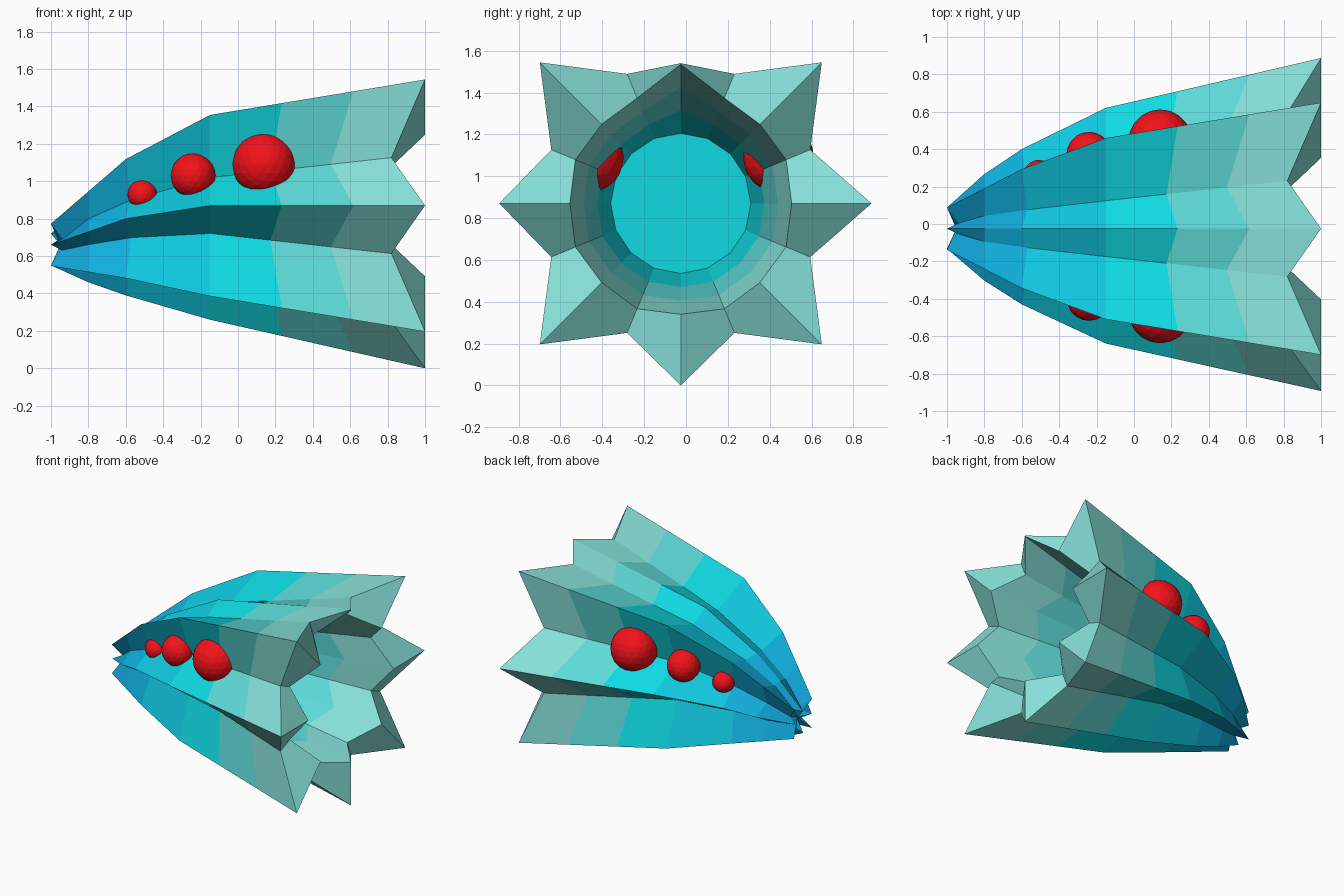
import bpy, bmesh, math

if "Cube" in bpy.data.objects:
    bpy.data.objects.remove(bpy.data.objects["Cube"])

YC = -0.025  # axis of the body in y


def material(name, rgb):
    m = bpy.data.materials.new(name)
    m.diffuse_color = (*rgb, 1)
    m.use_nodes = True
    m.node_tree.nodes["Principled BSDF"].inputs["Base Color"].default_value = m.diffuse_color
    return m


# colours run from blue nose to pale teal rim
bands = [material("band_%d" % i, c) for i, c in enumerate([
    (0.005, 0.38, 0.68), (0.005, 0.45, 0.75), (0.005, 0.58, 0.74),
    (0.005, 0.70, 0.76), (0.11, 0.70, 0.68), (0.24, 0.75, 0.69)])]
red = material("red", (0.9, 0.006, 0.01))

# rings: ridge x, valley x, centre z, then radii: side, diagonal, bottom, top, valley
stations = [
    (-1.0, -0.94, 0.66, 0.11, 0.16, 0.11, 0.06, 0.075),
    (-0.8, -0.8, 0.73, 0.285, 0.305, 0.27, 0.18, 0.18),
    (-0.6, -0.57, 0.80, 0.415, 0.45, 0.41, 0.27, 0.265),
    (-0.15, -0.15, 0.87, 0.63, 0.685, 0.61, 0.44, 0.39),
    (1.0, 0.82, 0.87, 0.89, 0.953, 0.87, 0.67, 0.67)]
inner_rim = (1.0, 0.82, 0.87, 0.53, 0.535, 0.53, 0.665, 0.545)
inner_end = (-0.15, -0.15, 0.87, 0.335, 0.335, 0.335, 0.335, 0.335)


def lerp(a, b, t):
    return tuple(p + (q - p) * t for p, q in zip(a, b))


def ring(bm, st, outer=True):
    xr, xv, zc, side, diag, bottom, top, valley = st
    ridge = [side, diag, top, diag, side, diag, bottom, diag]
    out = []
    for i in range(16):
        a = math.tau * i / 16
        r = valley if i % 2 else ridge[i // 2]
        if outer and i in (0, 8):
            r += 0.025 * (1 if i == 0 else -1) * side
        out.append(bm.verts.new((xv if i % 2 else xr,
                                 YC + r * math.cos(a), zc + r * math.sin(a))))
    return out


def bridge(bm, a, b, mat):
    for i in range(16):
        j = (i + 1) % 16
        f = bm.faces.new((a[i], a[j], b[j], b[i]))
        f.material_index = mat


# fluted body: outer skin, jagged rim, hollow inside, flat inner wall
bm = bmesh.new()
outer = stations[:4] + [lerp(stations[3], stations[4], t) for t in (1/3, 2/3, 1)]
rings = [ring(bm, s) for s in outer]
for i in range(6):
    bridge(bm, rings[i], rings[i + 1], i)
inside = [ring(bm, lerp(inner_rim, inner_end, t), False) for t in (0, 1/3, 2/3, 1)]
bridge(bm, rings[-1], inside[0], 5)
for i in range(3):
    bridge(bm, inside[i], inside[i + 1], 5 - i)
bm.faces.new(inside[-1]).material_index = 3
nose = bm.verts.new((-0.95, YC, 0.66))
for i in range(16):
    bm.faces.new((rings[0][i], rings[0][(i + 1) % 16], nose))
bmesh.ops.recalc_face_normals(bm, faces=bm.faces)
me = bpy.data.meshes.new("body")
bm.to_mesh(me)
bm.free()
for m in bands:
    me.materials.append(m)
bpy.context.collection.objects.link(bpy.data.objects.new("body", me))

# three red beads in the groove on each side
for side in (-1, 1):
    for n, (x, y, z, r) in enumerate([(-0.51, 0.275, 0.93, 0.08),
                                      (-0.24, 0.385, 1.03, 0.12),
                                      (0.14, 0.455, 1.09, 0.17)]):
        bpy.ops.mesh.primitive_ico_sphere_add(
            subdivisions=3, radius=r, location=(x, YC / 2 + side * y, z))
        bead = bpy.context.object
        bead.name = "bead_%s_%d" % ("front" if side < 0 else "back", n + 1)
        bead.data.materials.append(red)
